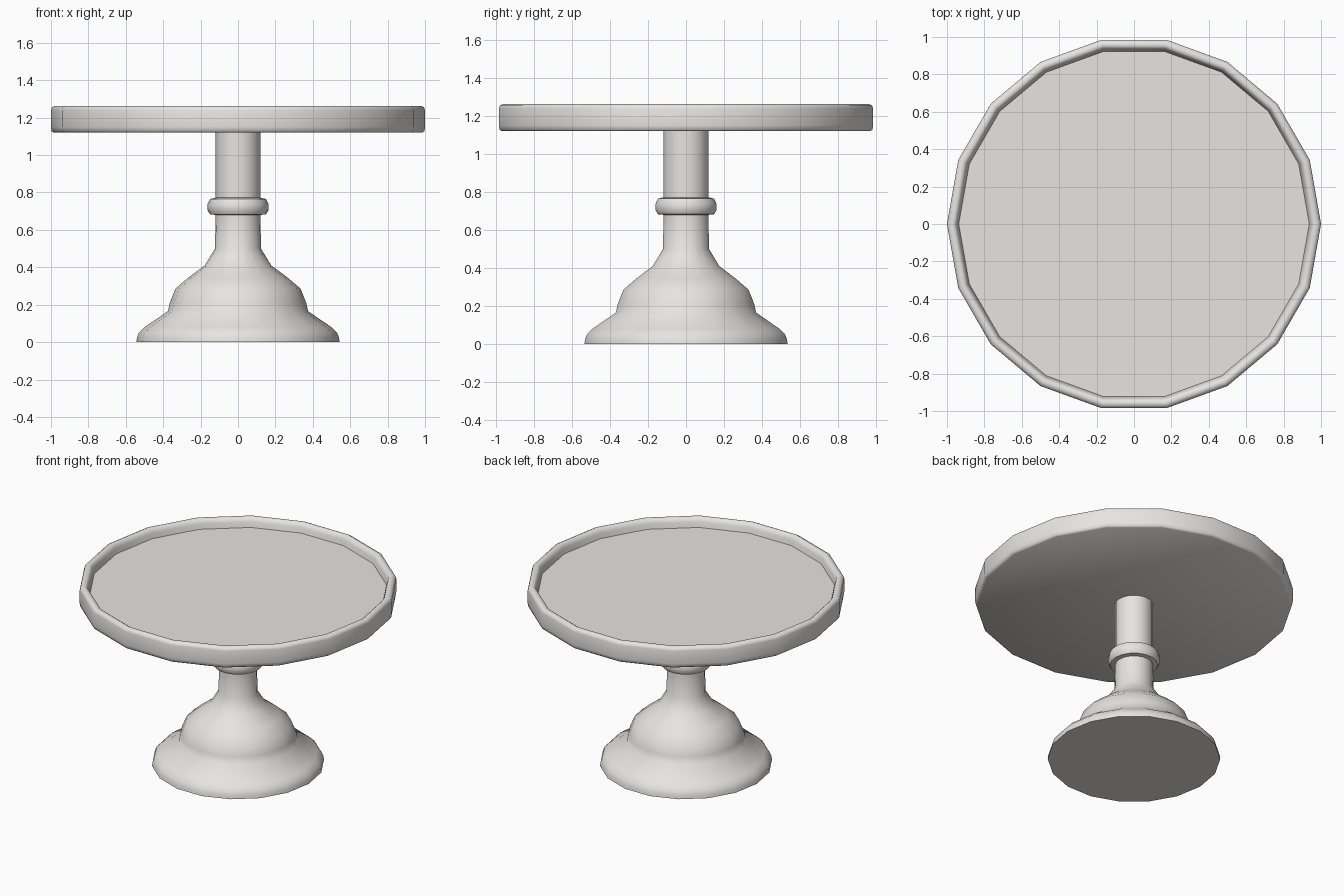
import bpy, bmesh, math

if "Cube" in bpy.data.objects:
    bpy.data.objects.remove(bpy.data.objects["Cube"])

SIDES = 18

mat = bpy.data.materials.new("warm_white_ceramic")
mat.diffuse_color = (0.8, 0.777, 0.753, 1)
mat.use_nodes = True
mat.node_tree.nodes["Principled BSDF"].inputs["Base Color"].default_value = mat.diffuse_color


def lathe(name, profile, smooth=40):
    """Revolve an (r, z) profile, listed from bottom to top, around z."""
    bm = bmesh.new()
    rings = []
    for r, z in profile:
        rings.append([bm.verts.new((r * math.cos(2 * math.pi * i / SIDES),
                                    r * math.sin(2 * math.pi * i / SIDES), z))
                      for i in range(SIDES)])
    for a, b in zip(rings, rings[1:]):
        for i in range(SIDES):
            j = (i + 1) % SIDES
            bm.faces.new((a[i], a[j], b[j], b[i]))
    bm.faces.new(list(reversed(rings[0])))
    bm.faces.new(rings[-1])
    bmesh.ops.recalc_face_normals(bm, faces=bm.faces)
    me = bpy.data.meshes.new(name)
    bm.to_mesh(me)
    bm.free()
    me.materials.append(mat)
    ob = bpy.data.objects.new(name, me)
    bpy.context.collection.objects.link(ob)
    bpy.ops.object.select_all(action='DESELECT')
    ob.select_set(True)
    bpy.context.view_layer.objects.active = ob
    bpy.ops.object.shade_smooth_by_angle(angle=math.radians(smooth))
    return ob


# Stepped, bell-shaped foot with collar and stem, turned in one piece
lathe("pedestal", [
    (0.543, 0.0), (0.54, 0.025), (0.53, 0.05), (0.50, 0.08), (0.375, 0.165),
    (0.365, 0.21), (0.335, 0.285), (0.265, 0.345), (0.178, 0.41),
    (0.123, 0.50), (0.12, 0.68),
    (0.15, 0.683), (0.163, 0.705), (0.163, 0.738), (0.15, 0.765), (0.12, 0.772),
    (0.12, 1.122)], 50)

# Plate with a rounded raised rim and a sunken flat floor
lathe("plate", [
    (0.985, 1.12), (0.997, 1.128), (1.0, 1.15), (1.0, 1.24), (0.995, 1.255),
    (0.98, 1.263), (0.965, 1.263), (0.953, 1.255), (0.945, 1.235),
    (0.937, 1.20)], 50)
